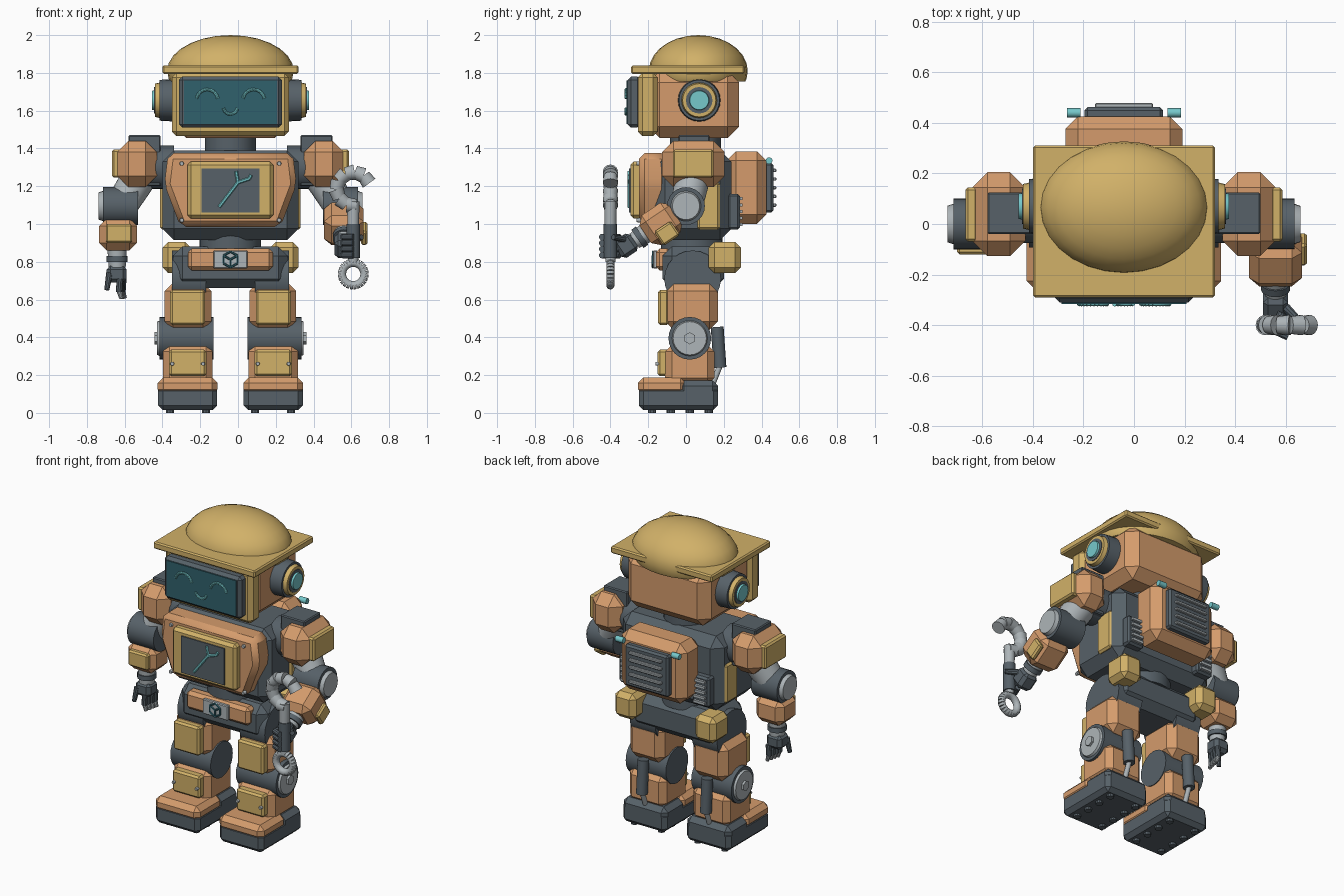
import bpy, bmesh, math
from mathutils import Vector, Matrix

if "Cube" in bpy.data.objects:
    bpy.data.objects.remove(bpy.data.objects["Cube"])

CX = -0.04  # mirror plane of the body


def material(name, rgb):
    m = bpy.data.materials.new(name)
    m.use_nodes = True
    m.diffuse_color = (*rgb, 1)
    m.node_tree.nodes["Principled BSDF"].inputs["Base Color"].default_value = (*rgb, 1)
    return m


ORANGE = material("orange paint", (0.66, 0.33, 0.15))
YELLOW = material("mustard paint", (0.64, 0.44, 0.14))
DARK = material("dark steel", (0.095, 0.12, 0.14))
LIGHT = material("light steel", (0.42, 0.46, 0.48))
TEAL = material("teal glow", (0.18, 0.58, 0.60))
SCREEN = material("dark teal glass", (0.03, 0.12, 0.15))


def finish(bm, name, mat):
    bmesh.ops.recalc_face_normals(bm, faces=bm.faces)
    for f in bm.faces:
        f.smooth = True
    for e in bm.edges:
        e.smooth = e.calc_face_angle(0) < 0.6
    me = bpy.data.meshes.new(name)
    bm.to_mesh(me)
    bm.free()
    me.materials.append(mat)
    ob = bpy.data.objects.new(name, me)
    bpy.context.collection.objects.link(ob)
    return ob


def box(name, x, y, z, mat, bevel=0.0, tilt=0.0):
    """Chamfered box from (min, max) ranges, tilted about x through its centre."""
    bm = bmesh.new()
    bmesh.ops.create_cube(bm, size=1)
    bmesh.ops.scale(bm, vec=[abs(r[1] - r[0]) for r in (x, y, z)], verts=bm.verts)
    if bevel:
        bmesh.ops.bevel(bm, geom=bm.edges[:], offset=bevel, segments=1, affect='EDGES')
    mid = Vector([(r[0] + r[1]) / 2 for r in (x, y, z)])
    bm.transform(Matrix.Translation(mid) @ Matrix.Rotation(tilt, 4, 'X'))
    return finish(bm, name, mat)


def rods(name, pairs, r, mat, r2=None, sides=24):
    """Cylinders between pairs of points, as one object."""
    bm = bmesh.new()
    for p, q in pairs:
        p, q = Vector(p), Vector(q)
        rot = (q - p).to_track_quat('Z', 'Y').to_matrix().to_4x4()
        bmesh.ops.create_cone(bm, cap_ends=True, segments=sides, radius1=r,
                              radius2=r if r2 is None else r2, depth=(q - p).length,
                              matrix=Matrix.Translation((p + q) / 2) @ rot)
    return finish(bm, name, mat)


def arc(x, y, z, rad, a0, a1, n):
    """Chain of point pairs along an arc in the xz plane."""
    pts = [(x + rad * math.cos(math.radians(a0 + (a1 - a0) * i / n)), y,
            z + rad * math.sin(math.radians(a0 + (a1 - a0) * i / n))) for i in range(n + 1)]
    return list(zip(pts, pts[1:]))


def prism(name, profile, y, mat, bevel):
    """Outline in (x, z) extruded along y."""
    bm = bmesh.new()
    face = bm.faces.new([bm.verts.new((px, y[0], pz)) for px, pz in profile])
    out = bmesh.ops.extrude_face_region(bm, geom=[face])
    bmesh.ops.translate(bm, vec=(0, y[1] - y[0], 0),
                        verts=[v for v in out["geom"] if isinstance(v, bmesh.types.BMVert)])
    bmesh.ops.bevel(bm, geom=bm.edges[:], offset=bevel, segments=1, affect='EDGES')
    return finish(bm, name, mat)


def mid(h):
    return (CX - h, CX + h)


# Helmet
bm = bmesh.new()
bmesh.ops.create_uvsphere(bm, u_segments=28, v_segments=14, radius=1)
bm.transform(Matrix.Translation((CX, 0.065, 1.81)) @ Matrix.Diagonal((0.335, 0.262, 0.19, 1)))
bmesh.ops.bisect_plane(bm, geom=bm.verts[:] + bm.edges[:] + bm.faces[:],
                       plane_co=(0, 0, 1.755), plane_no=(0, 0, -1), clear_outer=True)
bmesh.ops.holes_fill(bm, edges=bm.edges)
finish(bm, "helmet_dome", YELLOW)
box("helmet_brim", mid(0.36), (-0.29, 0.31), (1.795, 1.84), YELLOW, 0.008)

# Head and face
box("head", mid(0.295), (-0.2, 0.28), (1.455, 1.81), ORANGE, 0.06)
box("face_frame", mid(0.31), (-0.255, -0.15), (1.465, 1.8), YELLOW, 0.025)
box("face_bezel", mid(0.273), (-0.31, -0.24), (1.51, 1.78), DARK, 0.018)
box("face_screen", mid(0.247), (-0.316, -0.307), (1.53, 1.76), SCREEN)
face = []
for s in (-1, 1):
    face += arc(CX + s * 0.123, -0.317, 1.655, 0.057, 10, 170, 11)
face += arc(CX, -0.317, 1.62, 0.038, 190, 350, 8)
rods("face_eyes_and_smile", face, 0.009, TEAL, 0.007, 8)
rods("neck", [((CX, 0.05, 1.36), (CX, 0.05, 1.47))], 0.135, DARK)

# Ears
for s in (-1, 1):
    def ear(a, b):
        return [((CX + s * a, 0.07, 1.655), (CX + s * b, 0.07, 1.655))]
    rods("ear_base", ear(0.27, 0.375), 0.114, DARK, 0.108)
    rods("ear_ring", ear(0.37, 0.4), 0.095, YELLOW, 0.088)
    rods("ear_socket", ear(0.39, 0.404), 0.07, DARK)
    rods("ear_light", ear(0.39, 0.416), 0.055, TEAL, 0.05)

# Torso
box("torso", mid(0.36), (-0.17, 0.24), (0.915, 1.39), DARK, 0.06)
half = [(0.33, 1.375), (0.35, 1.21), (0.265, 0.985)]
prism("chest_plate", [(CX + a, b) for a, b in half] + [(CX - a, b) for a, b in reversed(half)],
      (-0.25, -0.1), ORANGE, 0.03)
box("chest_panel", mid(0.228), (-0.295, -0.23), (1.03, 1.33), YELLOW, 0.018)
box("chest_screen", mid(0.153), (-0.302, -0.293), (1.06, 1.295), DARK)
rods("chest_spanner_icon", [((-0.1, -0.303, 1.09), (0.0, -0.303, 1.22)),
                            ((0.0, -0.303, 1.22), (-0.01, -0.303, 1.28)),
                            ((0.0, -0.303, 1.22), (0.06, -0.303, 1.24)),
                            ((0.06, -0.303, 1.24), (0.07, -0.303, 1.26))], 0.009, TEAL, sides=6)
rods("chest_bolts", [((CX + s * 0.258, -0.24, z), (CX + s * 0.258, -0.262, z))
                     for s in (-1, 1) for z in (1.32, 1.02)], 0.013, LIGHT, 0.01, 12)
rods("waist", [((CX, 0.03, 0.85), (CX, 0.03, 0.94))], 0.163, DARK)
rods("waist_ring", [((CX, 0.03, 0.9), (CX, 0.03, 0.955))], 0.15, LIGHT)

# Backpack
box("backpack", mid(0.232), (0.215, 0.425), (1.0, 1.385), ORANGE, 0.05)
box("backpack_grille", mid(0.155), (0.4, 0.462), (1.06, 1.325), DARK, 0.012)
for i in range(5):
    z = 1.1 + i * 0.046
    box("grille_slat", mid(0.115), (0.45, 0.478), (z - 0.009, z + 0.009), LIGHT, 0.004)

# Pelvis and belt
box("pelvis", mid(0.305), (-0.125, 0.2), (0.66, 0.88), DARK, 0.05)
box("belt_plate", mid(0.225), (-0.16, -0.08), (0.755, 0.87), ORANGE, 0.02)
box("belt_buckle", mid(0.09), (-0.175, -0.15), (0.765, 0.86), LIGHT, 0.005)
hub = (CX, -0.176, 0.812)
icon = arc(*hub, 0.042, 30, 390, 6)
rods("buckle_cube_icon", icon + [(hub, icon[i][0]) for i in (0, 2, 4)], 0.006, SCREEN, sides=6)

for s in (-1, 1):
    def px(a, b):
        return tuple(sorted((CX + s * a, CX + s * b)))

    def axle(a, b, y, z):
        return [((CX + s * a, y, z), (CX + s * b, y, z))]

    # Torso sides, vents and backpack lamps
    box("side_panel", px(0.33, 0.372), (0.06, 0.18), (0.97, 1.22), YELLOW, 0.012)
    box("back_vent", px(0.2, 0.32), (0.22, 0.285), (0.97, 1.16), DARK, 0.012)
    for i in range(5):
        box("vent_slat", px(0.22, 0.3), (0.27, 0.3), (0.99 + i * 0.034, 1.006 + i * 0.034), LIGHT)
    rods("backpack_lamp", axle(0.172, 0.225, 0.44, 1.335), 0.018, TEAL, sides=12)
    box("pouch", px(0.21, 0.36), (0.12, 0.29), (0.74, 0.905), YELLOW, 0.03)

    # Shoulder and upper arm
    rods("shoulder_joint", axle(0.3, 0.45, 0.04, 1.3), 0.115, DARK)
    box("shoulder_core", px(0.37, 0.54), (-0.04, 0.125), (1.2, 1.47), DARK, 0.006)
    box("shoulder", px(0.39, 0.6), (-0.127, 0.205), (1.195, 1.44), ORANGE, 0.06)
    box("shoulder_plate", px(0.58, 0.627), (-0.07, 0.145), (1.245, 1.395), YELLOW, 0.01)
    rods("upper_arm", [((CX + s * 0.47, 0.04, 1.27), (CX + s * 0.575, 0.005, 1.1))], 0.095, LIGHT, 0.085)
    rods("elbow", axle(0.49, 0.675, 0, 1.095), 0.1, DARK)
    rods("elbow_cap", axle(0.66, 0.698, 0, 1.095), 0.085, LIGHT, 0.072)

    # Leg
    rods("hip_joint", axle(0.13, 0.31, 0.035, 0.71), 0.15, DARK)
    box("thigh", px(0.1, 0.348), (-0.11, 0.17), (0.44, 0.69), ORANGE, 0.045)
    box("thigh_plate", px(0.134, 0.32), (-0.148, -0.09), (0.465, 0.65), YELLOW, 0.012)
    rods("knee", axle(0.09, 0.375, 0.02, 0.395), 0.113, DARK)
    rods("knee_cap", axle(0.36, 0.388, 0.02, 0.395), 0.1, LIGHT, 0.088)
    rods("knee_bolt", axle(0.38, 0.402, 0.02, 0.395), 0.032, LIGHT, sides=6)
    box("shin", px(0.095, 0.358), (-0.11, 0.15), (0.15, 0.36), ORANGE, 0.035)
    box("shin_plate", px(0.128, 0.325), (-0.15, -0.09), (0.195, 0.335), YELLOW, 0.012)
    rods("shin_bolts", [((CX + s * d, -0.14, 0.26), (CX + s * d, -0.162, 0.26))
                        for d in (0.145, 0.308)], 0.012, LIGHT, 0.009, 12)
    rods("calf_piston", [((CX + s * 0.227, 0.165, 0.455), (CX + s * 0.227, 0.18, 0.24))], 0.034, DARK)
    rods("calf_piston_rod", [((CX + s * 0.227, 0.18, 0.25), (CX + s * 0.227, 0.14, 0.15))], 0.015, LIGHT)
    box("foot", px(0.07, 0.383), (-0.25, 0.17), (0.015, 0.14), DARK, 0.025)
    box("foot_heel", px(0.07, 0.383), (-0.04, 0.17), (0.05, 0.172), DARK, 0.03)
    box("foot_toe_cap", px(0.068, 0.385), (-0.255, 0.0), (0.095, 0.188), ORANGE, 0.03)
    rods("foot_treads", [((CX + s * d, y, 0), (CX + s * d, y, 0.025))
                         for d in (0.13, 0.32) for y in (-0.18, -0.08, 0.02, 0.12)], 0.022, DARK, sides=10)

# Lowered forearm and hand
box("right_forearm", (-0.735, -0.535), (-0.1, 0.09), (0.86, 1.03), ORANGE, 0.04)
box("right_forearm_plate", (-0.7, -0.56), (-0.12, -0.08), (0.9, 1.0), YELLOW, 0.01)
rods("right_wrist", [((-0.64, -0.01, 0.77), (-0.64, -0.01, 0.88))], 0.045, LIGHT, 0.052)
rods("right_cuff", [((-0.64, -0.01, 0.8), (-0.64, -0.01, 0.83))], 0.056, DARK)
box("right_palm", (-0.695, -0.59), (-0.06, 0.04), (0.69, 0.78), DARK, 0.02)
for i in range(4):
    y = -0.05 + i * 0.027
    x = -0.625 + 0.006 * i
    rods("right_finger", [((x, y, 0.71), (x - 0.005, y, 0.64))], 0.017, DARK, sides=10)
    rods("right_fingertip", [((x - 0.005, y, 0.65), (x + 0.008, y, 0.605))], 0.015, LIGHT, 0.011, 10)
rods("right_thumb", [((-0.68, -0.05, 0.74), (-0.695, -0.06, 0.65))], 0.018, DARK, 0.013, 10)

# Raised forearm and hand
bend = math.radians(34)
fx = 0.56


def along(t):
    return (fx, -math.cos(bend) * t, 1.095 - math.sin(bend) * t)


_, fy, fz = along(0.16)
box("left_forearm", (0.455, 0.665), (fy - 0.1, fy + 0.1), (fz - 0.1, fz + 0.09), ORANGE, 0.04, bend)
box("left_forearm_plate", (0.65, 0.685), (fy - 0.02, fy + 0.085), (fz - 0.1, fz - 0.01), YELLOW, 0.01, bend)
rods("left_wrist", [(along(0.24), along(0.33))], 0.055, LIGHT, 0.045)
rods("left_cuff", [(along(0.28), along(0.31))], 0.058, DARK)
box("left_palm", (0.51, 0.61), (-0.37, -0.265), (0.83, 0.94), DARK, 0.02, bend)
for i in range(4):
    z = 0.835 + i * 0.032
    rods("left_finger", [((0.585, -0.35, z), (0.555, -0.42, z)), ((0.555, -0.42, z), (0.61, -0.445, z))],
         0.017, DARK, sides=10)
rods("left_thumb", [((0.6, -0.33, 0.92), (0.655, -0.385, 0.93))], 0.019, DARK, 0.014, 10)

# Spanner
sx, sy = 0.61, -0.4
rods("spanner_handle", [((sx, sy, 0.8), (sx, sy, 1.12))], 0.027, LIGHT, 0.033)
rods("spanner_grip", [((sx, sy, 0.82), (sx, sy, 1.0))], 0.036, DARK)
rods("spanner_ring", arc(sx, sy, 0.735, 0.06, 0, 360, 24), 0.022, LIGHT, sides=12)
rods("spanner_jaw", arc(sx, sy, 1.185, 0.09, 20, 280, 8), 0.041, LIGHT, 0.035, 14)
